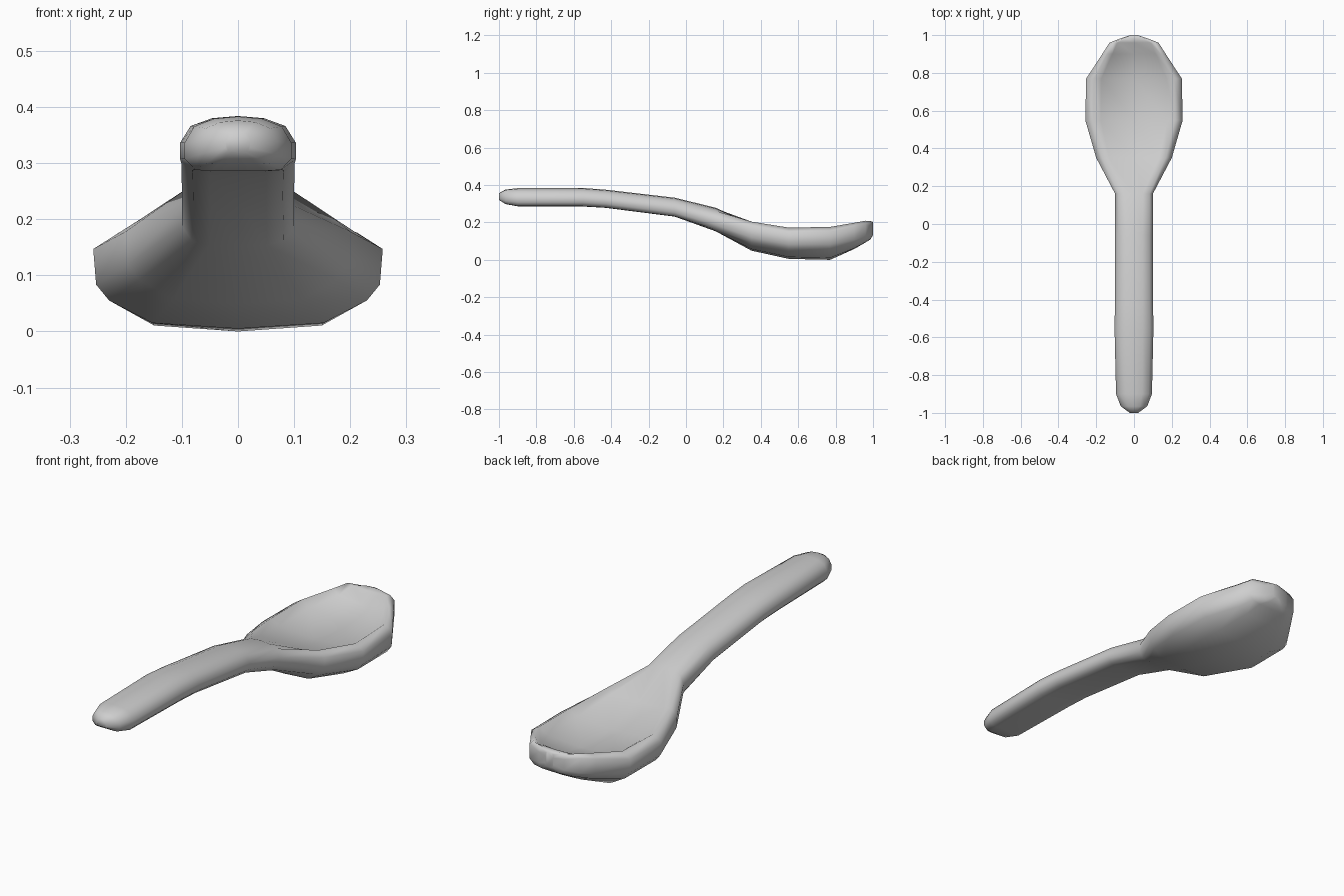
import bpy
import bmesh

cube = bpy.data.objects.get("Cube")
if cube:
    bpy.data.objects.remove(cube)

metal = bpy.data.materials.new("light_grey")
metal.use_nodes = True
grey = (0.62, 0.62, 0.62, 1)
metal.diffuse_color = grey
metal.node_tree.nodes["Principled BSDF"].inputs["Base Color"].default_value = grey

# Half sections from bottom centre to top centre: (share of half width, share of height)
HANDLE = [(0, 0), (.5, 0), (.8, .02), (1, .22), (1, .52), (.82, .82), (.45, .96), (0, 1)]
BOWL = [(0, 0), (.59, .06), (.89, .3), (.98, .47), (1, .85), (.84, 1), (.68, .3), (0, 0)]

# Stations along the spoon: y, half width, bottom, rim, inside floor,
# bowl share of the underside, bowl share of the rim and inside
STATIONS = [
    (-1, .022, .32, .356, .356, 0, 0),
    (-.965, .07, .298, .376, .376, 0, 0),
    (-.9, .095, .286, .383, .383, 0, 0),
    (-.55, .103, .285, .384, .384, 0, 0),
    (-.43, .101, .278, .375, .375, 0, 0),
    (-.06, .1, .231, .332, .332, 0, 0),
    (.16, .1, .152, .282, .278, .2, .1),
    (.35, .2, .049, .207, .186, .9, .9),
    (.55, .258, .005, .172, .136, 1, 1),
    (.77, .253, 0, .176, .136, 1, 1),
    (.9, .168, .058, .198, .162, .5, 1),
    (.96, .13, .093, .209, .2, .2, 1),
    (.985, .065, .108, .209, .208, 0, .6),
    (1, .02, .133, .202, .202, 0, .5),
]


def section(y, width, bottom, rim, floor, belly, dish):
    """Closed ring blended between the handle and bowl sections."""
    half = []
    for i, ((hx, hz), (bx, bz)) in enumerate(zip(HANDLE, BOWL)):
        share = belly if i < 4 else dish
        x = width * (hx + (bx - hx) * share)
        if i < 6:
            z = bottom + (hz + (bz - hz) * share) * (rim - bottom)
        else:
            edge = hz * (1 - share) + share
            z = bottom + edge * (floor - bottom) + bz * share * (rim - floor)
        half.append((x, y, z))
    return half + [(-x, y, z) for x, y, z in half[-2:0:-1]]


# Loft the whole spoon as one skin
bm = bmesh.new()
rings = [[bm.verts.new(p) for p in section(*s)] for s in STATIONS]
for a, b in zip(rings, rings[1:]):
    n = len(a)
    for i in range(n):
        j = (i + 1) % n
        bm.faces.new((a[i], a[j], b[j], b[i]))
bm.faces.new(rings[0])
bm.faces.new(rings[-1])
bmesh.ops.recalc_face_normals(bm, faces=bm.faces)
for face in bm.faces:
    face.smooth = True
mesh = bpy.data.meshes.new("spoon")
bm.to_mesh(mesh)
bm.free()
mesh.materials.append(metal)
spoon = bpy.data.objects.new("spoon", mesh)
bpy.context.collection.objects.link(spoon)
